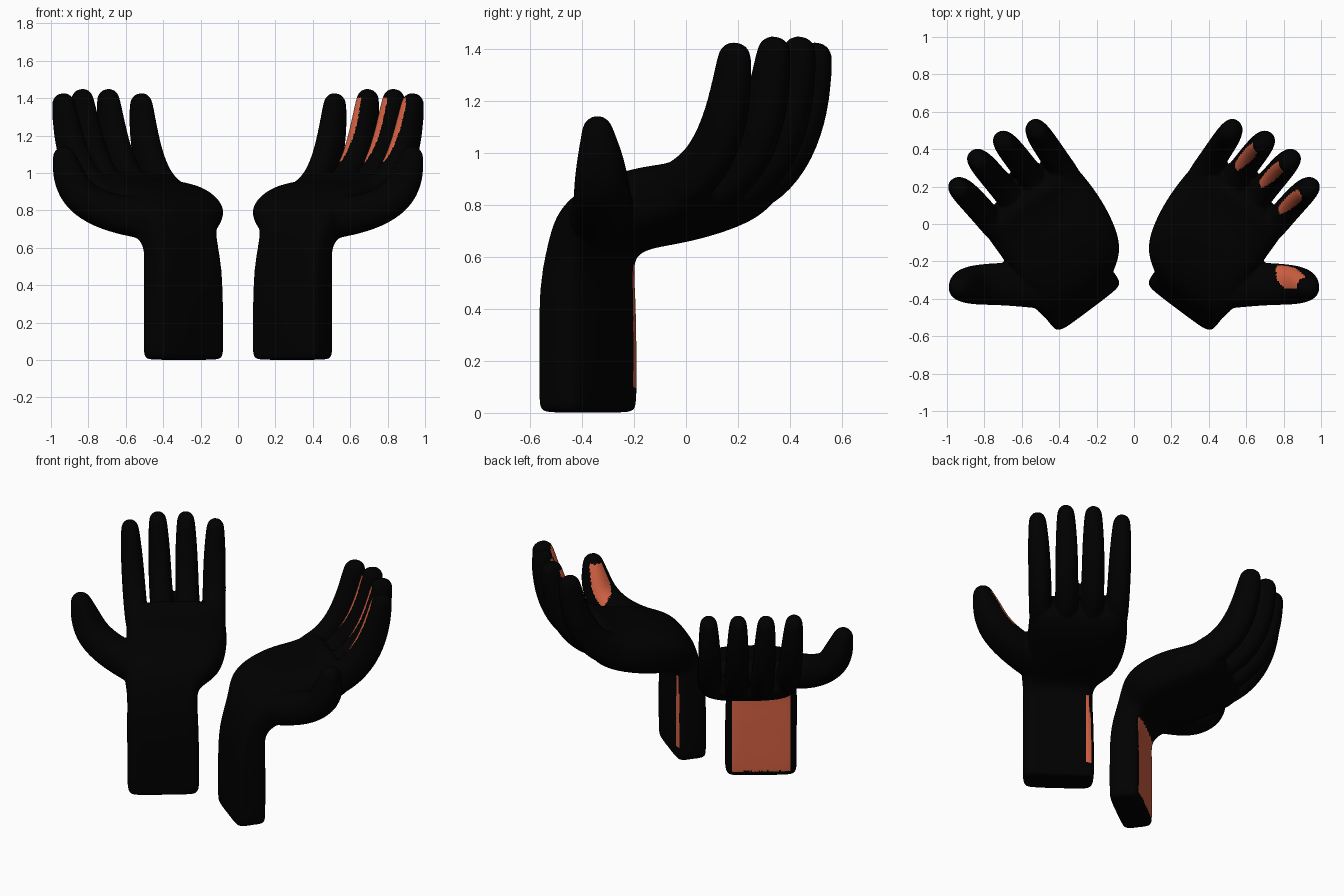
import bpy, bmesh, math
from mathutils import Vector

if "Cube" in bpy.data.objects:
    bpy.data.objects.remove(bpy.data.objects["Cube"])

# Hand frame: S = thumb side, F = forward, wrist centre at O
O = Vector((0.29, -0.38, 0))
S = Vector((0.8, -0.6, 0))
F = Vector((0.6, 0.8, 0))
N = 16


def pt(s, f, z):
    return O + S * s + F * f + Vector((0, 0, z))


def material(name, rgb):
    m = bpy.data.materials.new(name)
    m.diffuse_color = (*rgb, 1)
    m.use_nodes = True
    m.node_tree.nodes["Principled BSDF"].inputs["Base Color"].default_value = m.diffuse_color
    return m


black = material("black", (0, 0, 0))
orange = material("orange", (0.65, 0.12, 0.055))


def ring(c, u, v, e):
    """Superellipse section; small e is boxier."""
    out = []
    for i in range(N):
        a = 2 * math.pi * (i + 0.5) / N
        ca, sa = math.cos(a), math.sin(a)
        out.append(c + u * math.copysign(abs(ca) ** e, ca) + v * math.copysign(abs(sa) ** e, sa))
    return out


def loft(bm, rings):
    vs = [[bm.verts.new(p) for p in r] for r in rings]
    for a, b in zip(vs, vs[1:]):
        for i in range(N):
            j = (i + 1) % N
            bm.faces.new((a[i], a[j], b[j], b[i]))
    bm.faces.new(vs[0][::-1])
    bm.faces.new(vs[-1])


def tube(bm, path, radii, side):
    """Tapered limb along a path with a rounded end."""
    rings = []
    for i, p in enumerate(path):
        t = (path[min(i + 1, len(path) - 1)] - path[max(i - 1, 0)]).normalized()
        u = (side - t * side.dot(t)).normalized()
        v = t.cross(u)
        w, d = radii[i]
        rings.append(ring(p, u * w, v * d, 0.85))
    for h, k in ((0.6, 0.85), (0.95, 0.5), (1.05, 0.2)):
        rings.append(ring(p + t * w * h, u * w * k, v * d * k, 0.9))
    loft(bm, rings)


# Forearm to knuckles: palm-side (f, z), back-side (f, z), s range, boxiness
SECTIONS = [
    (-.088, 0.00, .093, 0.00, -.208, .208, .30),
    (-.096, 0.012, .101, 0.012, -.222, .222, .30),
    (-.096, 0.25, .102, 0.25, -.220, .220, .30),
    (-.096, 0.48, .102, 0.46, -.215, .222, .32),
    (-.072, 0.62, .100, 0.560, -.208, .22, .42),
    (-.040, 0.74, .125, 0.605, -.215, .225, .5),
    (.00, 0.82, .18, 0.630, -.325, .24, .6),
    (.09, 0.895, .27, 0.642, -.375, .235, .62),
    (.27, 0.955, .40, 0.670, -.405, .215, .6),
    (.44, 0.965, .55, 0.715, -.405, .215, .6),
    (.53, 1.0, .64, 0.765, -.395, .21, .6),
    (.59, 1.02, .69, 0.83, -.38, .20, .6),
]
FINGER_PATH = [(.46, .845), (.62, .895), (.74, 1.02), (.81, 1.19), (.84, 1.362)]
FINGER_RADII = [(.072, .102), (.073, .104), (.072, .099), (.069, .088), (.057, .070)]
# base s, tip s, forward shift, extra height
FINGERS = [(.135, .175, .0, .005), (-.02, .003, .06, .028),
           (-.175, -.167, .055, .028), (-.325, -.345, .0, .005)]
THUMB = [(.38, -.34, .755), (.56, -.325, .762), (.73, -.32, .80),
         (.855, -.325, .875), (.905, -.33, .98), (.928, -.34, 1.075)]
THUMB_RADII = [(.13, .13), (.122, .108), (.115, .103), (.109, .098), (.092, .091), (.065, .066)]


def painted(c, n, side):
    """True on the areas where the orange shows."""
    s, f = (c - O).dot(S), (c - O).dot(F)
    if c.z < 0.57 and n.dot(F) > 0.85:
        return 0.04 < c.z and (abs(s) < 0.18 if side < 0 else (-.20 < s < -.165 and c.z > .1))
    if side < 0:
        return False
    if c.y < -0.15:
        return c.x > .76 and .88 < c.z < 1.10 and n.dot(Vector((-.75, .6, .25))) > 0.72
    return f > .55 and s > -.24 and 1.06 < c.z < 1.40 and n.dot(Vector((-.90, -.42, 0))) > 0.78


def build_hand(name, side):
    bm = bmesh.new()
    # forearm and palm
    rings = []
    for f0, z0, f1, z1, s0, s1, e in SECTIONS:
        sm = (s0 + s1) / 2
        a, b = pt(sm, f0, z0), pt(sm, f1, z1)
        rings.append(ring((a + b) / 2, S * (s1 - s0) / 2, (b - a) / 2, e))
    loft(bm, rings)
    # four fingers
    for b, t, df, dz in FINGERS:
        path = []
        for i, (f, z) in enumerate(FINGER_PATH):
            k = i / 4
            path.append(pt(b + (t - b) * k, f + df, z + dz * k))
        tube(bm, path, FINGER_RADII, S)
    # thumb
    tube(bm, [Vector(p) for p in THUMB], THUMB_RADII, Vector((0, 1, 0)))
    bmesh.ops.recalc_face_normals(bm, faces=bm.faces)
    me = bpy.data.meshes.new(name)
    bm.to_mesh(me)
    bm.free()
    ob = bpy.data.objects.new(name, me)
    bpy.context.collection.objects.link(ob)
    bpy.context.view_layer.objects.active = ob
    ob.select_set(True)

    # fuse the parts into one smooth skin
    ob.modifiers.new("round", 'SUBSURF').levels = 2
    rm = ob.modifiers.new("fuse", 'REMESH')
    rm.mode = 'VOXEL'
    rm.voxel_size = 0.010
    sm = ob.modifiers.new("soften", 'SMOOTH')
    sm.iterations = 6
    for m in [m.name for m in ob.modifiers]:
        bpy.ops.object.modifier_apply(modifier=m)

    # colours, then mirror the left hand
    me = ob.data
    me.materials.clear()
    me.materials.append(black)
    me.materials.append(orange)
    for p in me.polygons:
        p.material_index = int(painted(p.center, p.normal, side))
    if side < 0:
        bm = bmesh.new()
        bm.from_mesh(me)
        for v in bm.verts:
            v.co.x *= -1
        bmesh.ops.reverse_faces(bm, faces=bm.faces)
        bm.to_mesh(me)
        bm.free()
    bpy.ops.object.shade_smooth()
    ob.select_set(False)


build_hand("right_hand", 1)
build_hand("left_hand", -1)
